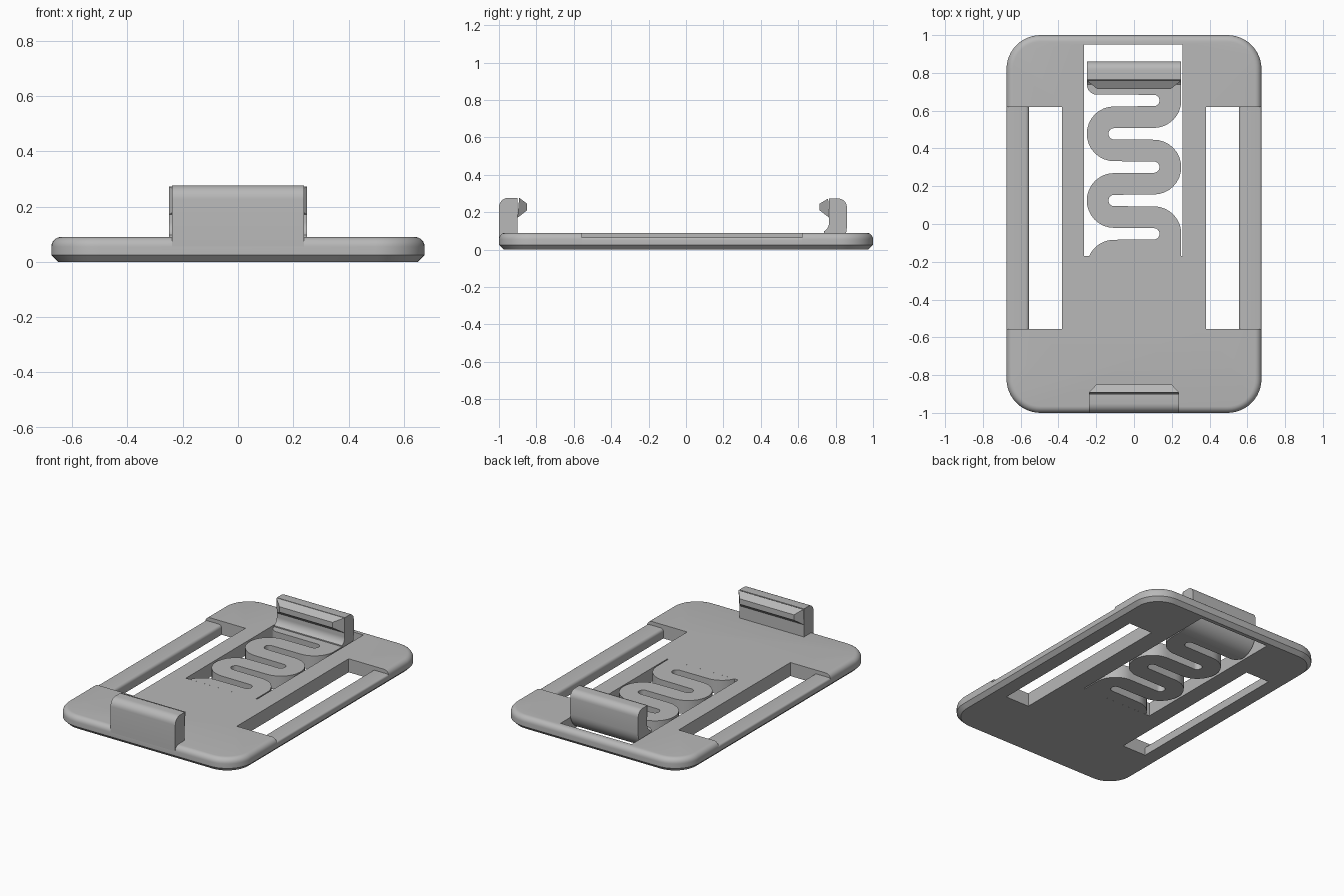
import bpy, bmesh
from math import sin, cos, pi, radians

cube = bpy.data.objects.get("Cube")
if cube:
    bpy.data.objects.remove(cube, do_unlink=True)

grey = bpy.data.materials.new("mid grey")
grey.use_nodes = True
grey.diffuse_color = (0.48, 0.48, 0.48, 1)
grey.node_tree.nodes["Principled BSDF"].inputs["Base Color"].default_value = grey.diffuse_color

T = 0.09            # plate thickness


def arc(cx, cy, r, start, end, n=12):
    """Points along an arc, angles in degrees."""
    angles = [radians(start + (end - start) * i / n) for i in range(n + 1)]
    return [(cx + r * cos(a), cy + r * sin(a)) for a in angles]


def loft(name, rings):
    """Skin a stack of matching closed rings and cap both ends."""
    bm = bmesh.new()
    loops = [[bm.verts.new(p) for p in ring] for ring in rings]
    n = len(loops[0])
    for a, b in zip(loops, loops[1:]):
        for i in range(n):
            j = (i + 1) % n
            bm.faces.new((a[i], a[j], b[j], b[i]))
    bm.faces.new(loops[0][::-1])
    bm.faces.new(loops[-1])
    bmesh.ops.recalc_face_normals(bm, faces=bm.faces)
    mesh = bpy.data.meshes.new(name)
    bm.to_mesh(mesh)
    bm.free()
    mesh.materials.append(grey)
    obj = bpy.data.objects.new(name, mesh)
    bpy.context.collection.objects.link(obj)
    return obj


def smooth(obj):
    bpy.ops.object.select_all(action='DESELECT')
    obj.select_set(True)
    bpy.context.view_layer.objects.active = obj
    bpy.ops.object.shade_smooth_by_angle(angle=radians(30))


def along_x(name, profile, half):
    """Extrude a (y, z) profile across the width."""
    return loft(name, [[(s * half, y, z) for y, z in profile] for s in (-1, 1)])


def box(name, x0, x1, y0, y1, z0, z1):
    base = [(x0, y0), (x1, y0), (x1, y1), (x0, y1)]
    return loft(name, [[(x, y, z) for x, y in base] for z in (z0, z1)])


def rounded_rect(hx, hy, r):
    pts = []
    for k, (sx, sy) in enumerate([(1, 1), (-1, 1), (-1, -1), (1, -1)]):
        pts += arc(sx * (hx - r), sy * (hy - r), r, 90 * k, 90 * k + 90)
    return pts


# Base plate: chamfered underside, rounded upper rim
rim = 0.035
section = [(0.025, 0), (0, 0.025)]
section += [(rim - u, v) for u, v in arc(0, T - rim, rim, 0, 90, 6)]
plate = loft("base_plate", [
    [(x, y, z) for x, y in rounded_rect(0.675 - d, 1 - d, 0.18 - d)]
    for d, z in section])

# Openings for the spring and the two strap slots
cutters = [
    box("spring_window_cutter", -0.265, 0.258, -0.17, 0.95, -0.1, 0.2),
    box("left_slot_cutter", 0.38, 0.8, -0.555, 0.62, -0.1, 0.2),
    box("right_slot_cutter", -0.8, -0.38, -0.555, 0.62, -0.1, 0.2),
]
bpy.context.view_layer.objects.active = plate
for c in cutters:
    c.hide_render = True
    mod = plate.modifiers.new("cut", 'BOOLEAN')
    mod.operation = 'DIFFERENCE'
    mod.solver = 'EXACT'
    mod.object = c
    bpy.ops.object.modifier_apply(modifier=mod.name)
for c in cutters:
    bpy.data.objects.remove(c, do_unlink=True)
smooth(plate)

# Lowered strap bars closing the slots on the outside
bar = [(0.555, 0), (0.65, 0), (0.675, 0.025)]
bar += arc(0.663, 0.053, 0.012, 0, 90, 4) + arc(0.575, 0.045, 0.02, 90, 180, 5)
for side, s in (("left", 1), ("right", -1)):
    smooth(loft(side + "_strap_bar",
                [[(s * x, y, z) for x, z in bar] for y in (-0.555, 0.62)]))

# Serpentine spring: two edge chains around alternating bends
cx, outer, inner, pitch, first = 0.105, 0.145, 0.03, 0.1765, -0.052
edge_a = [(cx + outer, -0.17)]
edge_b = arc(-cx, first - pitch, outer, 156, 90, 8)
for i in range(5):
    y = first + i * pitch
    if i % 2 == 0:
        edge_a += arc(cx, y, outer, 0 if i == 0 else -90, 0 if i == 4 else 90, 16)
        edge_b += arc(cx, y, inner, -90, 90)
    else:
        edge_a += arc(-cx, y, inner, 270, 90)
        edge_b += arc(-cx, y, outer, 270, 90, 16)
hook_start = 0.738
edge_a.append((cx + outer, hook_start))
edge_b += arc(-0.197, hook_start, 0.053, 270, 180, 6)
outline = edge_a + edge_b[::-1]
# drop coincident neighbours
outline = [p for p, q in zip(outline, outline[1:] + outline[:1])
           if abs(p[0] - q[0]) + abs(p[1] - q[1]) > 1e-5]
smooth(loft("serpentine_spring", [[(x, y, z) for x, y in outline] for z in (0, T)]))

# Rear hook: the strip curls upwards into a wall with a rounded back edge
rear = arc(hook_start, 0.122, 0.122, -90, 0)
rear += arc(0.815, 0.228, 0.045, 0, 90, 6)
rear += [(0.765, 0.273)] + arc(0.71, 0.145, 0.055, 0, -60, 8)
smooth(along_x("rear_hook", rear, 0.25))

# Front hook: upright wall flush with the front edge
front = [(-0.9, 0.04), (-0.9, 0.277)]
front += arc(-0.95, 0.227, 0.05, 90, 180, 6) + [(-1, 0.04)]
smooth(along_x("front_hook", front, 0.238))


def lip(name, wall, shoulder, nose, top, half, tip):
    """Wedge nose whose ends taper towards the tip."""
    pts = [(wall, 0.17, half), (nose, 0.21, tip),
           (nose, 0.246, tip), (shoulder, top, half)]
    loft(name, [[(s * w, y, z) for y, z, w in pts] for s in (-1, 1)])


lip("rear_lip", 0.766, 0.76, 0.715, 0.273, 0.25, 0.195)
lip("front_lip", -0.901, -0.892, -0.85, 0.277, 0.238, 0.2)
